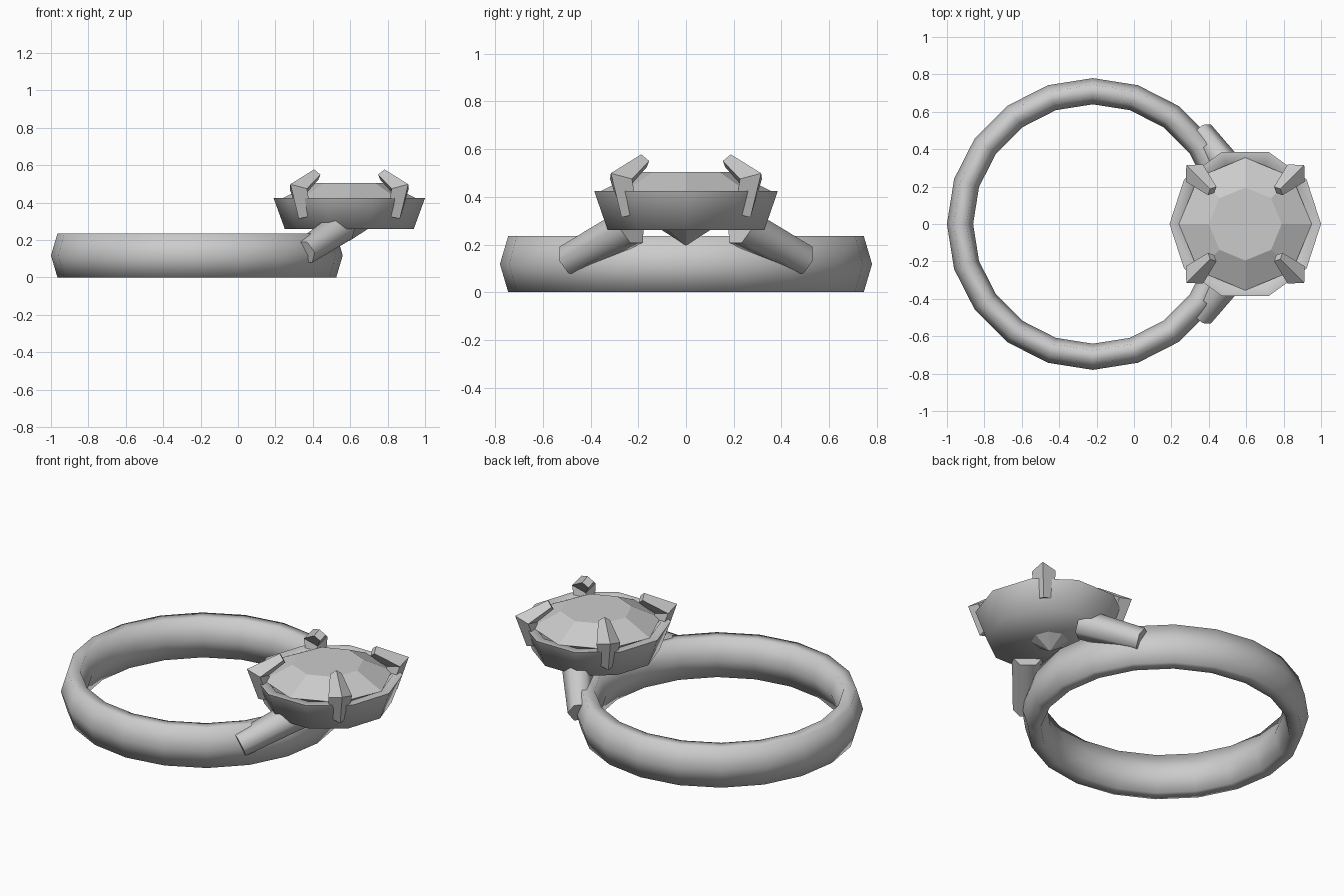
import bpy, bmesh, math
from mathutils import Vector

if "Cube" in bpy.data.objects:
    bpy.data.objects.remove(bpy.data.objects["Cube"])

metal = bpy.data.materials.new("grey metal")
metal.diffuse_color = (0.6, 0.6, 0.6, 1)
metal.use_nodes = True
metal.node_tree.nodes["Principled BSDF"].inputs["Base Color"].default_value = metal.diffuse_color
HEAD_X = 0.595   # centre of the stone and its cup
BAND_X = -0.22   # centre of the finger band


def finish(name, bm, smooth=None):
    bmesh.ops.remove_doubles(bm, verts=bm.verts, dist=1e-5)
    bmesh.ops.recalc_face_normals(bm, faces=bm.faces)
    me = bpy.data.meshes.new(name)
    bm.to_mesh(me)
    bm.free()
    ob = bpy.data.objects.new(name, me)
    bpy.context.collection.objects.link(ob)
    me.materials.append(metal)
    if smooth:
        bpy.ops.object.select_all(action='DESELECT')
        ob.select_set(True)
        bpy.context.view_layer.objects.active = ob
        bpy.ops.object.shade_smooth_by_angle(angle=math.radians(smooth))
    return ob


def bridge(bm, a, b):
    n = len(a)
    for i in range(n):
        bm.faces.new((a[i], a[(i + 1) % n], b[(i + 1) % n], b[i]))


def lathe(name, profile, sides, cx, closed=False, smooth=None):
    """Spin an (r, z) profile; ends at r = 0 collapse to a point."""
    bm = bmesh.new()
    rings = []
    for r, z in profile:
        rings.append([bm.verts.new((cx + r * math.cos(2 * math.pi * i / sides),
                                    r * math.sin(2 * math.pi * i / sides), z))
                      for i in range(sides)])
    for a, b in zip(rings, rings[1:]):
        bridge(bm, a, b)
    if closed:
        bridge(bm, rings[-1], rings[0])
    bmesh.ops.dissolve_degenerate(bm, dist=1e-6, edges=bm.edges)
    return finish(name, bm, smooth)


def tube(name, path, radii, side, sides, smooth):
    """Tapered tube along a path; 'side' is the sideways axis of its section."""
    bm = bmesh.new()
    pts = [Vector(p) for p in path]
    rings = []
    for k, p in enumerate(pts):
        t = (pts[min(k + 1, len(pts) - 1)] - pts[max(k - 1, 0)]).normalized()
        u = Vector(side).normalized()
        v = t.cross(u).normalized()
        rings.append([bm.verts.new(p + radii[k] * (u * math.cos(2 * math.pi * i / sides)
                                                   + v * math.sin(2 * math.pi * i / sides)))
                      for i in range(sides)])
    for a, b in zip(rings, rings[1:]):
        bridge(bm, a, b)
    bm.faces.new(rings[0])
    bm.faces.new(rings[-1])
    return finish(name, bm, smooth)


# finger band: stretched six-sided section
lathe("band", [(0.71 + 0.07 * math.cos(k * math.pi / 3),
                0.118 + 0.1363 * math.sin(k * math.pi / 3)) for k in range(6)],
      20, BAND_X, closed=True, smooth=80)

# cup that holds the stone
lathe("cup", [(0, 0.26), (0.345, 0.26), (0.405, 0.425), (0.352, 0.425),
              (0.32, 0.38), (0, 0.30)], 10, HEAD_X, smooth=75)

# faceted stone: point, girdle, table
lathe("stone", [(0, 0.195), (0.355, 0.425), (0.195, 0.505), (0, 0.505)], 8, HEAD_X)

# four bent claws on the diagonals
for i in range(4):
    a = math.radians(45 + 90 * i)
    d = Vector((math.cos(a), math.sin(a), 0))
    path = [Vector((HEAD_X, 0, z)) + d * r
            for r, z in ((0.335, 0.33), (0.385, 0.475), (0.25, 0.55))]
    tube("claw_%d" % (i + 1), path, (0.05, 0.065, 0.032),
         (-d.y, d.x, 0), 4, 40)

# two shoulders joining band and cup
for s, label in ((-1, "front"), (1, "back")):
    p0, p1 = Vector((0.355, s * 0.49, 0.135)), Vector((0.56, s * 0.23, 0.275))
    flat = Vector((0, 0, 1)).cross(p1 - p0)
    tube(label + "_shoulder", [p0, p1], (0.07, 0.085), flat, 6, 65)
